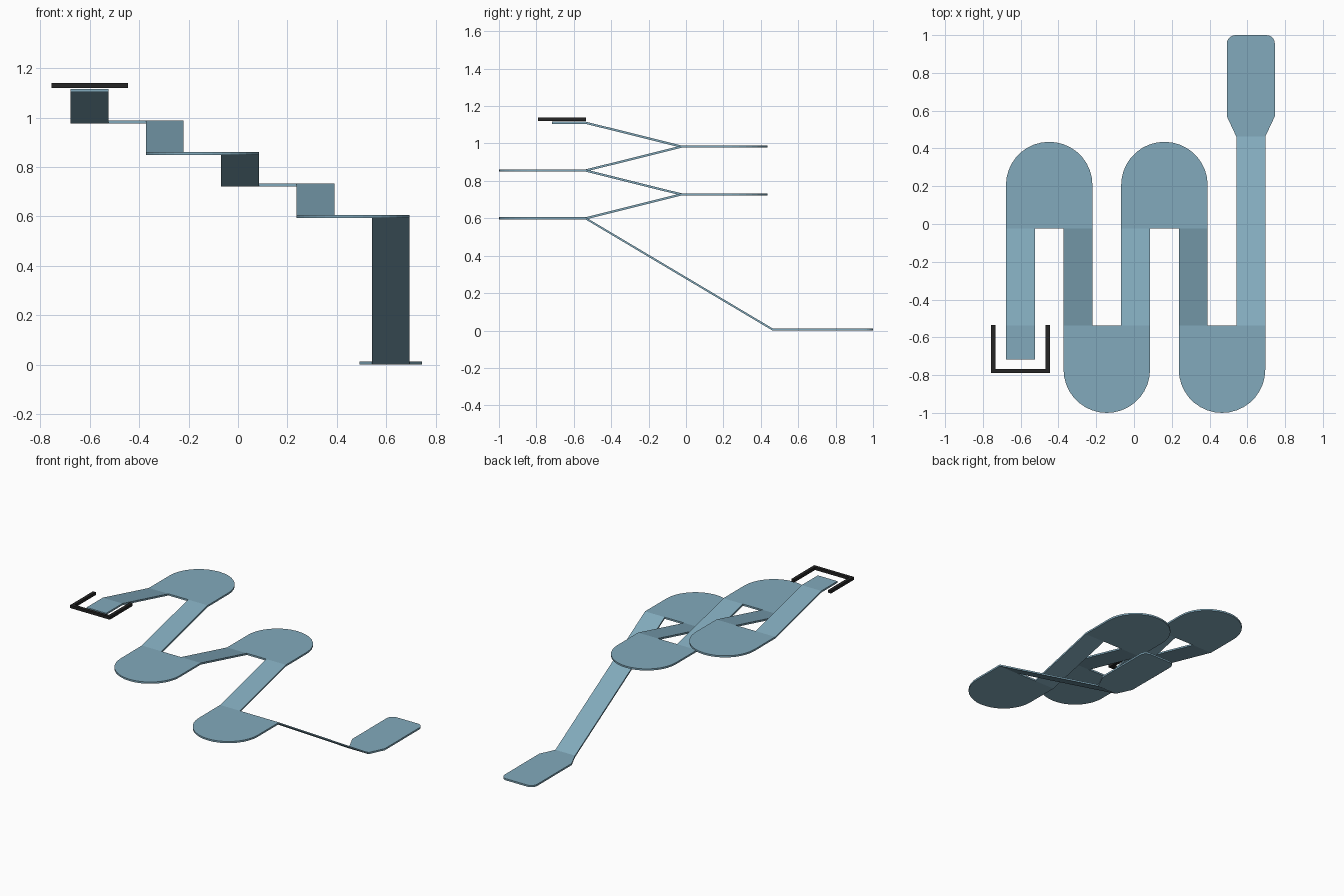
import bpy, bmesh, math

if "Cube" in bpy.data.objects:
    bpy.data.objects.remove(bpy.data.objects["Cube"])

T = 0.012            # deck thickness
W = 0.153            # ramp width
R = 0.229            # landing end radius
Y_FRONT, Y_BACK, Y_LOW = -0.537, -0.024, 0.462


def material(name, rgb):
    m = bpy.data.materials.new(name)
    m.diffuse_color = (*rgb, 1)
    m.use_nodes = True
    m.node_tree.nodes["Principled BSDF"].inputs["Base Color"].default_value = m.diffuse_color
    return m


BLUE = material("dusty blue", (0.223, 0.402, 0.503))
BLACK = material("soft black", (0.018, 0.018, 0.018))


def slab(name, outline, height, thick, mat):
    """Plate from a plan outline; height(y) gives its top surface."""
    bm = bmesh.new()
    top = [bm.verts.new((x, y, height(y))) for x, y in outline]
    low = [bm.verts.new((x, y, height(y) - thick)) for x, y in outline]
    bm.faces.new(top)
    bm.faces.new(low[::-1])
    for i in range(len(top)):
        j = (i + 1) % len(top)
        bm.faces.new((top[i], low[i], low[j], top[j]))
    bmesh.ops.recalc_face_normals(bm, faces=bm.faces)
    me = bpy.data.meshes.new(name)
    bm.to_mesh(me)
    bm.free()
    me.materials.append(mat)
    ob = bpy.data.objects.new(name, me)
    bpy.context.collection.objects.link(ob)
    return ob


def arc(cx, cy, r, a0, a1, n):
    return [(cx + r * math.cos(math.radians(a0 + (a1 - a0) * i / n)),
             cy + r * math.sin(math.radians(a0 + (a1 - a0) * i / n))) for i in range(n + 1)]


def ramp(name, x, y0, z0, y1, z1):
    slab(name, [(x, y0), (x + W, y0), (x + W, y1), (x, y1)],
         lambda y: z0 + (z1 - z0) * (y - y0) / (y1 - y0), T, BLUE)


# Zigzag of ramps and half-round landings, from the top down
STEP_X, STEP_Z = 2 * R - W, 0.1278
x, z, y = -0.678, 1.117, Y_FRONT
slab("top_platform", [(x, -0.717), (x + W, -0.717), (x + W, y), (x, y)],
     lambda _: 1.117, T, BLUE)
for i in range(4):
    back = i % 2 == 0
    y_next = Y_BACK if back else Y_FRONT
    z_next = z - STEP_Z
    ramp(f"ramp_{i + 1}", x, y, z, y_next, z_next)
    # landing joins this ramp to the next one
    cx, cy = x + R, (0.206 if back else -1 + R)
    ends = arc(cx, cy, R, 0, 180 if back else -180, 18)
    slab(f"landing_{i + 1}", [(cx + R, y_next)] + ends + [(cx - R, y_next)],
         lambda _, h=z_next: h, T, BLUE)
    x, y, z = x + STEP_X, y_next, z_next

# Long last ramp and the widened foot plate
ramp("long_ramp", x, y, z, Y_LOW, T)
c, h, r = x + W / 2, 0.127, 0.045
foot = [(c - W / 2, Y_LOW), (c + W / 2, Y_LOW), (c + h, 0.57)]
foot += arc(c + h - r, 1 - r, r, 0, 90, 5) + arc(c - h + r, 1 - r, r, 90, 180, 5)
foot += [(c - h, 0.57)]
slab("foot_plate", foot, lambda _: T, T, BLUE)

# U-shaped rail around the top platform
x0, x1, y0, y1, t = -0.756, -0.446, -0.79, -0.535, 0.022
slab("top_rail", [(x0, y0), (x1, y0), (x1, y1), (x1 - t, y1), (x1 - t, y0 + t),
                  (x0 + t, y0 + t), (x0 + t, y1), (x0, y1)],
     lambda _: 1.14, 0.02, BLACK)
